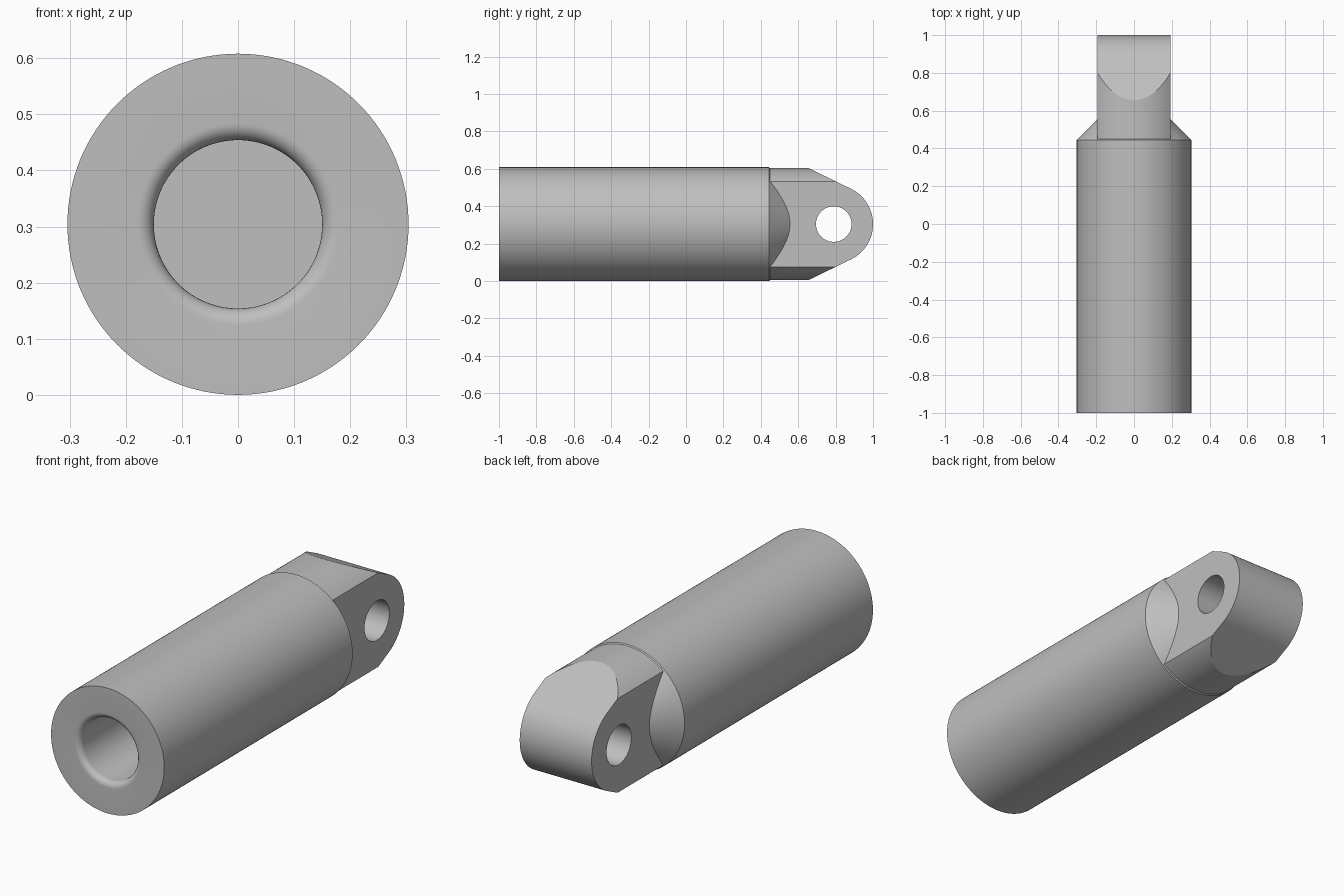
import bpy
import bmesh
from math import sin, cos, pi, radians
from mathutils import Vector, Matrix

if "Cube" in bpy.data.objects:
    bpy.data.objects.remove(bpy.data.objects["Cube"])

R = 0.304            # body radius, also the height of the axis
LUG_R = 0.299        # slightly smaller turned radius of the lug
HALF_W = 0.193       # half width across the lug flats
EYE_Y, EYE_R, HOLE_R = 0.79, 0.21, 0.095
SEGS = 128

steel = bpy.data.materials.new("grey steel")
steel.use_nodes = True
color = (0.52, 0.52, 0.52, 1)
steel.diffuse_color = color
steel.node_tree.nodes["Principled BSDF"].inputs["Base Color"].default_value = color


def make_object(name, bm):
    bmesh.ops.recalc_face_normals(bm, faces=bm.faces[:])
    mesh = bpy.data.meshes.new(name)
    bm.to_mesh(mesh)
    bm.free()
    mesh.materials.append(steel)
    obj = bpy.data.objects.new(name, mesh)
    bpy.context.collection.objects.link(obj)
    return obj


def activate(obj):
    bpy.ops.object.select_all(action='DESELECT')
    obj.select_set(True)
    bpy.context.view_layer.objects.active = obj


def smooth(obj):
    activate(obj)
    bpy.ops.object.shade_smooth_by_angle(angle=radians(18))


def lathe(name, profile):
    """Revolve (radius, y) points about the long axis."""
    bm = bmesh.new()
    verts = [bm.verts.new((r, y, R)) for r, y in profile]
    edges = [bm.edges.new(pair) for pair in zip(verts, verts[1:])]
    bmesh.ops.spin(bm, geom=verts + edges, cent=(0, 0, R), axis=(0, 1, 0),
                   angle=2 * pi, steps=SEGS, use_duplicate=False)
    bmesh.ops.remove_doubles(bm, verts=bm.verts[:], dist=1e-5)
    return make_object(name, bm)


def cylinder(name, radius, length, center, axis):
    bm = bmesh.new()
    turn = Matrix.Rotation(pi / 2, 4, axis)
    bmesh.ops.create_cone(bm, cap_ends=True, segments=SEGS, radius1=radius,
                          radius2=radius, depth=length,
                          matrix=Matrix.Translation(center) @ turn)
    return make_object(name, bm)


def boolean(obj, tool, operation):
    mod = obj.modifiers.new(operation.lower(), 'BOOLEAN')
    mod.object, mod.operation, mod.solver = tool, operation, 'EXACT'
    activate(obj)
    bpy.ops.object.modifier_apply(modifier=mod.name)
    bpy.data.objects.remove(tool)


# Turned body: blind bore with rounded mouth, outer wall, conical shoulder
bore, fillet = 0.15, 0.03
mouth = [(bore + fillet * (1 - cos(a)), -1 + fillet * (1 - sin(a)))
         for a in (i * pi / 16 for i in range(9))]
body = lathe("rod_body", [(0, 0), (bore, 0)] + mouth +
             [(R, -1), (R, 0.445), (0.17, 0.579), (0, 0.579)])
smooth(body)

# Flat eye lug: side profile with tapered flanks tangent to a round end
slope = radians(26)
start = pi / 2 - slope
arc = [(EYE_Y + EYE_R * cos(a), EYE_R * sin(a))
       for a in (start * (1 - i / 24) for i in range(49))]
reach = 0.3
back = (arc[0][0] - reach * cos(slope), arc[0][1] + reach * sin(slope))
outline = ([(0.4, back[1]), back] + arc +
           [(back[0], -back[1]), (0.4, -back[1])])
bm = bmesh.new()
face = bm.faces.new([bm.verts.new((-HALF_W, y, R + z)) for y, z in outline])
grown = bmesh.ops.extrude_face_region(bm, geom=[face])["geom"]
bmesh.ops.translate(bm, vec=Vector((2 * HALF_W, 0, 0)),
                    verts=[g for g in grown if isinstance(g, bmesh.types.BMVert)])
lug = make_object("eye_lug", bm)

# Round the lug to the turned diameter and drill the pin hole
boolean(lug, cylinder("round_limit", LUG_R, 1.2, (0, 0.85, R), 'X'), 'INTERSECT')
boolean(lug, cylinder("pin_drill", HOLE_R, 1, (0, EYE_Y, R), 'Y'), 'DIFFERENCE')
smooth(lug)
